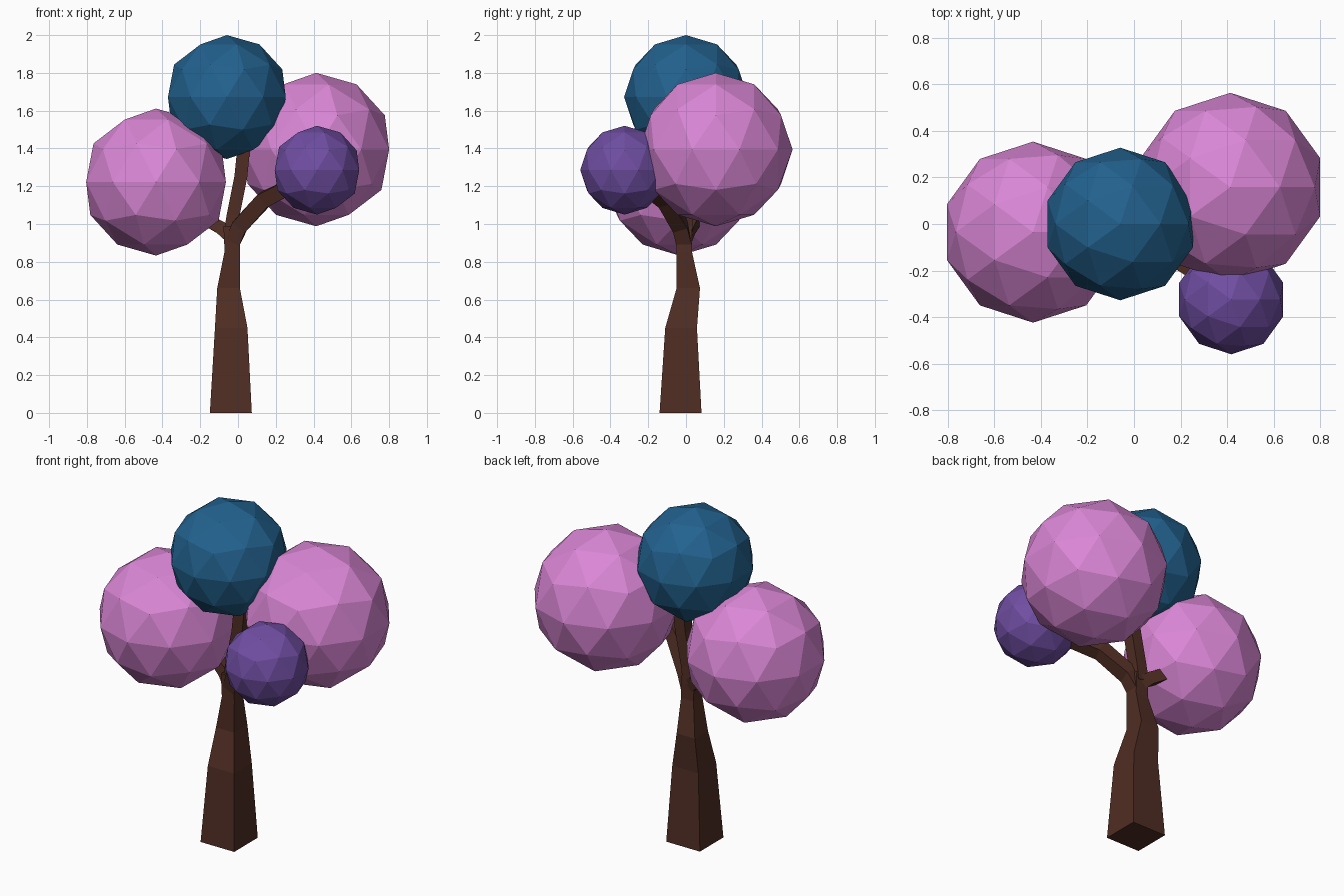
import bpy, bmesh
from mathutils import Vector

if "Cube" in bpy.data.objects:
    bpy.data.objects.remove(bpy.data.objects["Cube"])


def material(name, rgb):
    m = bpy.data.materials.new(name)
    m.diffuse_color = (*rgb, 1)
    m.use_nodes = True
    m.node_tree.nodes["Principled BSDF"].inputs["Base Color"].default_value = m.diffuse_color
    return m


BARK = material("bark", (0.08, 0.027, 0.017))
PINK = material("pink_leaves", (0.70, 0.24, 0.67))
BLUE = material("blue_leaves", (0.016, 0.12, 0.27))
PURPLE = material("purple_leaves", (0.16, 0.075, 0.36))


def sweep(name, path, level=False):
    """Four-sided tapered limb; each path point is (x, y, z, half_u, half_v)."""
    bm = bmesh.new()
    pts = [Vector(p[:3]) for p in path]
    rings = []
    for i, p in enumerate(path):
        t = (pts[min(i + 1, len(pts) - 1)] - pts[max(i - 1, 0)]).normalized()
        if level:
            t = Vector((0, 0, 1))
        u = Vector((0, 1, 0)).cross(t).normalized()
        v = t.cross(u)
        rings.append([bm.verts.new(pts[i] + u * (a * p[3]) + v * (b * p[4]))
                      for a, b in ((-1, -1), (1, -1), (1, 1), (-1, 1))])
    for lo, hi in zip(rings, rings[1:]):
        for k in range(4):
            n = (k + 1) % 4
            bm.faces.new((lo[k], lo[n], hi[n], hi[k]))
    bm.faces.new(rings[0][::-1])
    bm.faces.new(rings[-1])
    bmesh.ops.recalc_face_normals(bm, faces=bm.faces)
    me = bpy.data.meshes.new(name)
    bm.to_mesh(me)
    bm.free()
    me.materials.append(BARK)
    bpy.context.collection.objects.link(bpy.data.objects.new(name, me))


def foliage(name, center, radius, mat):
    bpy.ops.mesh.primitive_ico_sphere_add(subdivisions=2, radius=radius, location=center)
    ob = bpy.context.object
    ob.name = name
    ob.data.materials.append(mat)


# Trunk and its three limbs
sweep("trunk", [(-0.038, -0.029, 0, 0.111, 0.111),
                (-0.036, -0.026, 0.45, 0.086, 0.084),
                (-0.05, 0.012, 0.66, 0.06, 0.062),
                (-0.03, -0.01, 0.855, 0.041, 0.041),
                (-0.035, -0.01, 0.99, 0.042, 0.042)], level=True)
sweep("right_branch", [(-0.03, -0.01, 0.90, 0.04, 0.04),
                       (0.01, -0.03, 0.99, 0.042, 0.04),
                       (0.14, -0.11, 1.13, 0.042, 0.038),
                       (0.30, -0.22, 1.21, 0.038, 0.035)])
sweep("top_branch", [(-0.04, 0.0, 0.95, 0.036, 0.036),
                     (-0.025, 0.0, 1.05, 0.034, 0.034),
                     (0.015, 0.0, 1.25, 0.034, 0.034),
                     (0.035, 0.0, 1.45, 0.034, 0.034)])
sweep("left_branch", [(-0.03, -0.01, 0.93, 0.038, 0.038),
                      (-0.09, 0.015, 0.98, 0.034, 0.034),
                      (-0.175, 0.045, 1.025, 0.032, 0.032)])

# Foliage balls
foliage("left_foliage", (-0.434, -0.035, 1.222), 0.389, PINK)
foliage("right_foliage", (0.414, 0.158, 1.394), 0.406, PINK)
foliage("top_foliage", (-0.059, 0.0, 1.672), 0.328, BLUE)
foliage("front_foliage", (0.418, -0.325, 1.285), 0.235, PURPLE)
